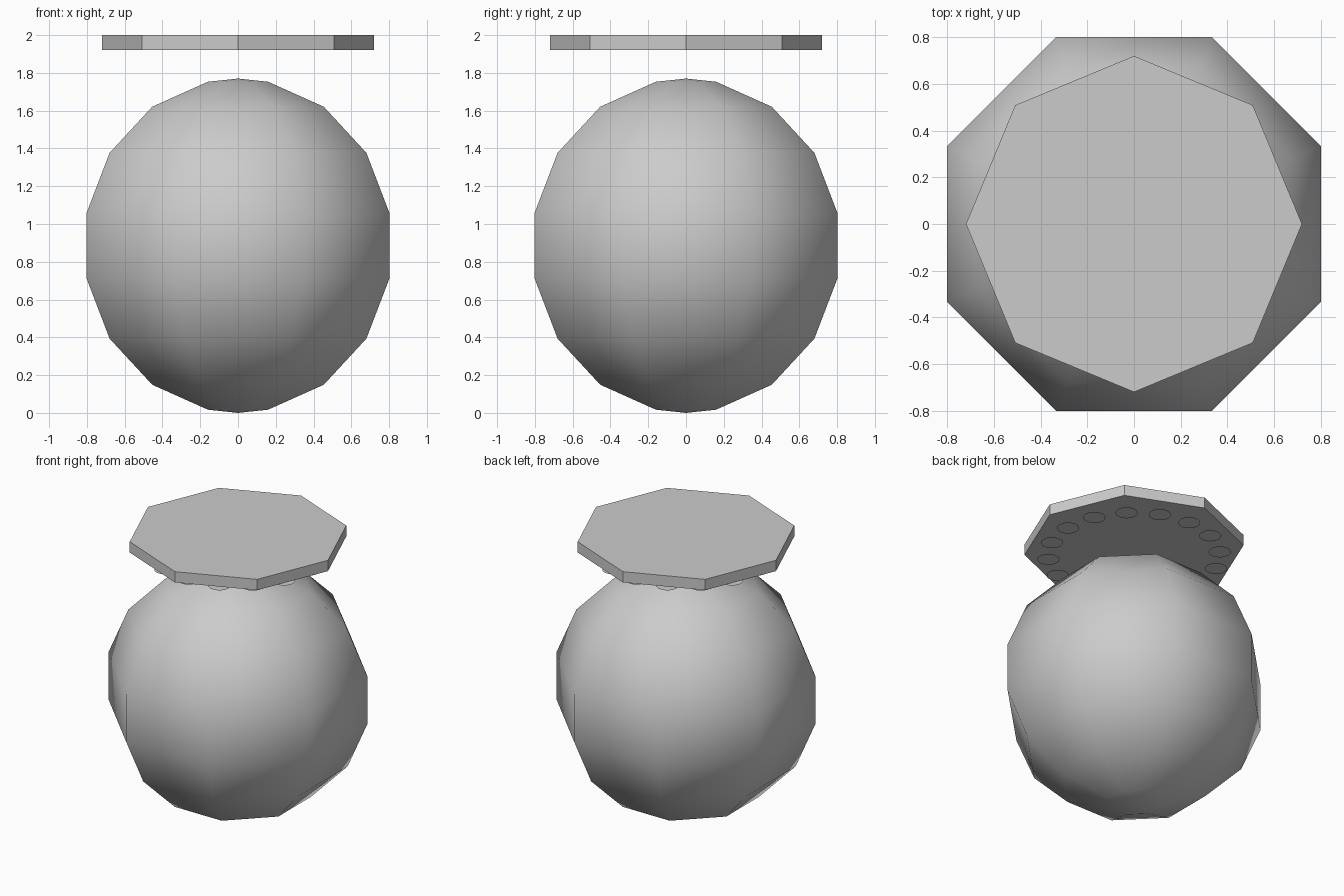
import bpy, bmesh, math
from mathutils import Matrix

if "Cube" in bpy.data.objects:
    bpy.data.objects.remove(bpy.data.objects["Cube"])

def finish(bm, name, smooth=False):
    bmesh.ops.recalc_face_normals(bm, faces=bm.faces[:])
    mesh = bpy.data.meshes.new(name)
    bm.to_mesh(mesh)
    bm.free()
    for p in mesh.polygons:
        p.use_smooth = smooth
    ob = bpy.data.objects.new(name, mesh)
    bpy.context.collection.objects.link(ob)
    return ob

# round body: eight-sided ball, rings offset half a step, with pole points
R, SIDES, RINGS = 0.885, 8, 8
bm = bmesh.new()
rings = []
for i in range(RINGS):
    a = math.pi * (i + 0.5) / RINGS
    rings.append([bm.verts.new((R * math.sin(a) * math.cos(t),
                                R * math.sin(a) * math.sin(t),
                                R - R * math.cos(a)))
                  for t in (2 * math.pi * (k + 0.5) / SIDES for k in range(SIDES))])
bottom, top = bm.verts.new((0, 0, 0)), bm.verts.new((0, 0, 2 * R))
for k in range(SIDES):
    n = (k + 1) % SIDES
    bm.faces.new((bottom, rings[0][n], rings[0][k]))
    bm.faces.new((top, rings[-1][k], rings[-1][n]))
    for lo, hi in zip(rings, rings[1:]):
        bm.faces.new((lo[k], lo[n], hi[n], hi[k]))
finish(bm, "round_body", smooth=True)

# floating octagonal lid, corners on the axes
bm = bmesh.new()
base = bm.faces.new([bm.verts.new((0.72 * math.cos(k * math.pi / 4),
                                   0.72 * math.sin(k * math.pi / 4), 1.922))
                     for k in range(8)])
ext = bmesh.ops.extrude_face_region(bm, geom=[base], use_keep_orig=True)
for v in ext["geom"]:
    if isinstance(v, bmesh.types.BMVert):
        v.co.z = 2.0
finish(bm, "lid")

# ring of sixteen thin flat discs hanging just under the lid
bm = bmesh.new()
for k in range(16):
    t = k * math.pi / 8
    bmesh.ops.create_circle(bm, cap_ends=True, segments=16, radius=0.073,
        matrix=Matrix.Translation((0.563 * math.cos(t), 0.563 * math.sin(t), 1.88)))
finish(bm, "underside_discs")
